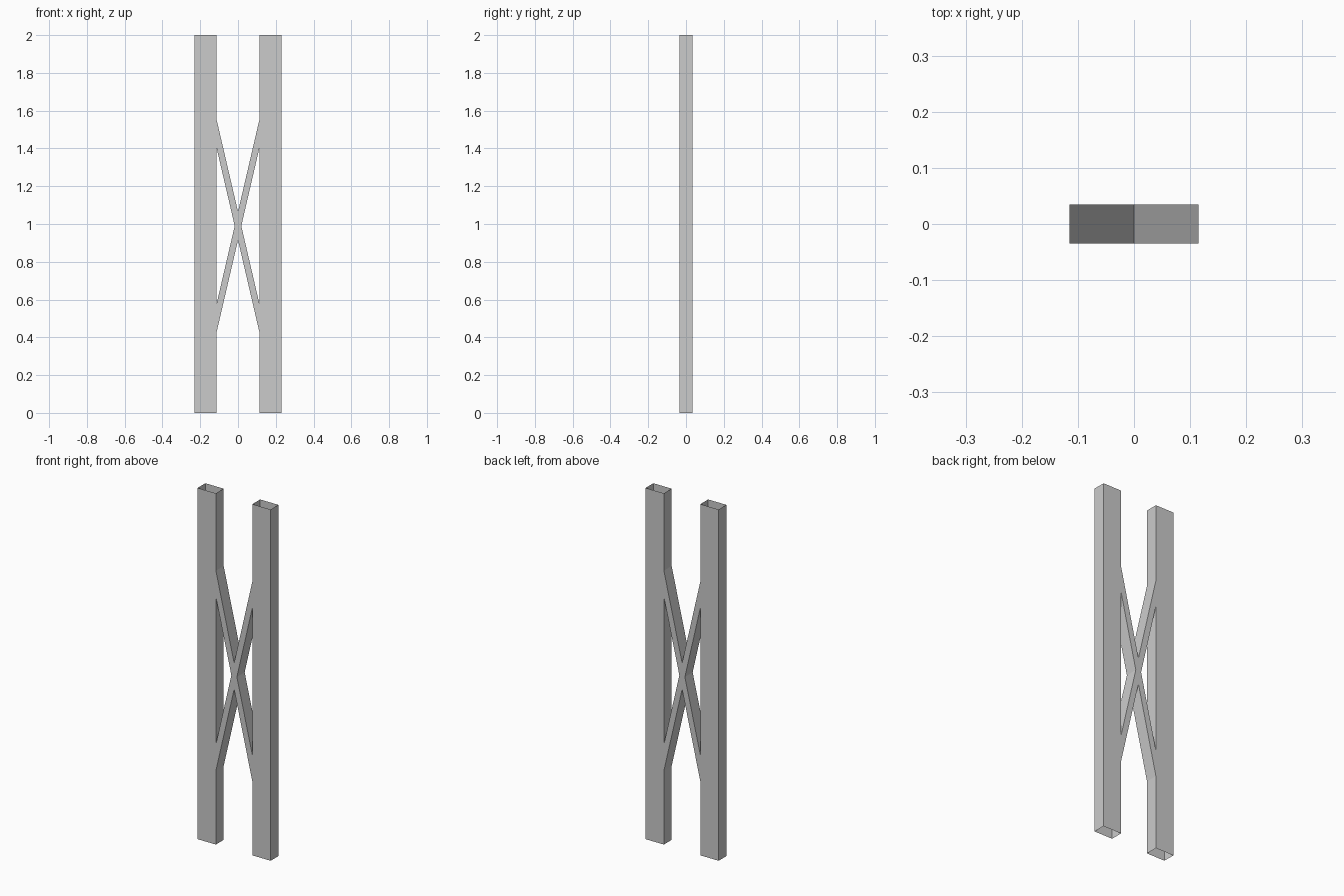
import bpy

if "Cube" in bpy.data.objects:
    bpy.data.objects.remove(bpy.data.objects["Cube"])

HALF_DEPTH = 0.035   # half thickness in y
X_IN, X_OUT = 0.115, 0.23
HEIGHT = 2.0


def make_object(name, verts, faces):
    mesh = bpy.data.meshes.new(name)
    mesh.from_pydata(verts, [], faces)
    mesh.update()
    obj = bpy.data.objects.new(name, mesh)
    bpy.context.collection.objects.link(obj)
    return obj


def open_tube(name, x0, x1):
    # Thin-walled rectangular post, open at both ends
    ring = [(x0, -HALF_DEPTH), (x1, -HALF_DEPTH), (x1, HALF_DEPTH), (x0, HALF_DEPTH)]
    verts = [(x, y, z) for z in (0, HEIGHT) for x, y in ring]
    faces = [(i, (i + 1) % 4, (i + 1) % 4 + 4, i + 4) for i in range(4)]
    return make_object(name, verts, faces)


# Two upright posts
open_tube("left_post", -X_OUT, -X_IN)
open_tube("right_post", X_IN, X_OUT)

# Cross brace: X-shaped outline in x/z, anticlockwise seen from the front
mid, half_cut, rise = 0.99, 0.075, 0.495
waist = X_IN * half_cut / rise
outline = [
    (0, mid - half_cut),
    (X_IN, mid - rise - half_cut), (X_IN, mid - rise + half_cut),
    (waist, mid),
    (X_IN, mid + rise - half_cut), (X_IN, mid + rise + half_cut),
    (0, mid + half_cut),
    (-X_IN, mid + rise + half_cut), (-X_IN, mid + rise - half_cut),
    (-waist, mid),
    (-X_IN, mid - rise + half_cut), (-X_IN, mid - rise - half_cut),
]
n = len(outline)
verts = [(x, y, z) for y in (-HALF_DEPTH, HALF_DEPTH) for x, z in outline]

# Front and back: centre diamond plus four arms
front = [(0, 3, 6, 9), (0, 1, 2, 3), (3, 4, 5, 6), (6, 7, 8, 9), (9, 10, 11, 0)]
back = [tuple(i + n for i in reversed(f)) for f in front]
# Sides, leaving the ends that butt against the posts open
sides = [(i, i + n, (i + 1) % n + n, (i + 1) % n)
         for i in range(n) if i not in (1, 4, 7, 10)]
make_object("cross_brace", verts, front + back + sides)
